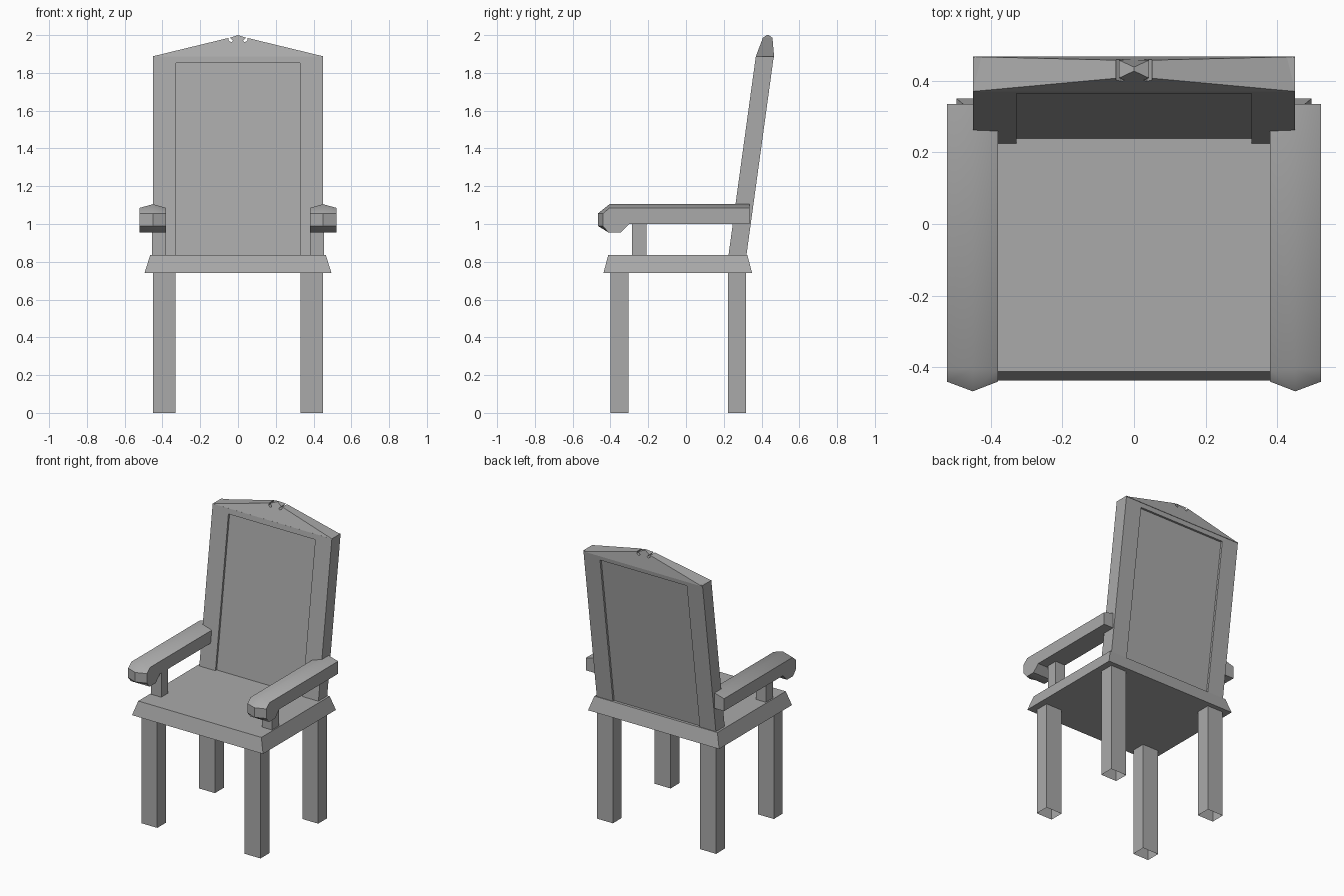
import bpy, bmesh, math

if "Cube" in bpy.data.objects:
    bpy.data.objects.remove(bpy.data.objects["Cube"])

grey = bpy.data.materials.new("plain grey")
grey.diffuse_color = (0.4, 0.4, 0.4, 1)
grey.use_nodes = True
grey.node_tree.nodes["Principled BSDF"].inputs["Base Color"].default_value = grey.diffuse_color


def loft(name, rings, mirror=False, cap_start=True, smooth=False):
    """Join matching closed rings of points into a solid with end caps."""
    bm = bmesh.new()
    rows = [[bm.verts.new(p) for p in ring] for ring in rings]
    n = len(rows[0])
    for a, b in zip(rows, rows[1:]):
        for i in range(n):
            j = (i + 1) % n
            bm.faces.new((a[i], a[j], b[j], b[i]))
    if cap_start:
        bm.faces.new(rows[0][::-1])
    bm.faces.new(rows[-1])
    bmesh.ops.recalc_face_normals(bm, faces=bm.faces)
    mesh = bpy.data.meshes.new(name)
    bm.to_mesh(mesh)
    bm.free()
    mesh.materials.append(grey)
    if smooth:
        mesh.shade_smooth()
        mesh.set_sharp_from_angle(angle=math.radians(40))
    ob = bpy.data.objects.new(name, mesh)
    bpy.context.collection.objects.link(ob)
    if mirror:
        ob.modifiers.new("Mirror", 'MIRROR').use_mirror_merge = False
    return ob


def rect(x0, x1, y0, y1, z):
    return [(x0, y0, z), (x1, y0, z), (x1, y1, z), (x0, y1, z)]


def lean(z):
    """Backward shift of the reclined back at height z."""
    return (z - 0.835) * 0.1374


def back_slab(name, outline, y0, y1):
    loft(name, [[(x, y + lean(z), z) for x, z in outline] for y in (y0, y1)])


# Legs, open underneath
for name, y0, y1 in (("front_legs", -0.40, -0.305), ("back_legs", 0.222, 0.318)):
    loft(name, [rect(0.33, 0.45, y0, y1, z) for z in (0, 0.745)],
         mirror=True, cap_start=False)

# Seat, flared toward the bottom
loft("seat", [rect(-0.495, 0.495, -0.437, 0.35, 0.74),
              rect(-0.465, 0.465, -0.412, 0.325, 0.835)])

# Reclined back: frame around a recessed panel
back_slab("back_frame", [(-0.45, 0.82), (-0.45, 1.888), (0.45, 1.888), (0.45, 0.82),
                         (0.328, 0.82), (0.328, 1.852), (-0.328, 1.852), (-0.328, 0.82)],
          0.225, 0.32)
back_slab("back_panel", [(-0.335, 0.82), (0.335, 0.82), (0.335, 1.86), (-0.335, 1.86)],
          0.239, 0.306)

# Crest: tapered gable with a small notched finial
half = [(0.45, 1.888), (0.05, 1.985), (0.05, 1.972), (0.036, 1.962),
        (0.026, 1.97), (0.042, 1.986)]
outline = half + [(0, 2.0)] + [(-x, z) for x, z in reversed(half)]
front = [(x, 0.427 if z == 2.0 else 0.37 + (z - 1.888) * 0.38, z) for x, z in outline]
back = [(x, 0.438 if z == 2.0 else 0.467 - (z - 1.888) * 0.1, z if z != 1.888 else 1.882)
        for x, z in outline]
loft("crest", [front, back])

# Armrests: ridged top and pointed, drooping front end
side = [(0.335, 1.085), (-0.405, 1.085), (-0.44, 1.055), (-0.44, 0.99),
        (-0.41, 0.955), (-0.345, 0.955), (-0.30, 1.0), (0.335, 1.0)]
middle = [(y - (0.027 if y < -0.42 else 0), z + (0.02 if z > 1.08 else 0))
          for y, z in side]
loft("armrests", [[(x, y, z) for y, z in prof]
                  for x, prof in ((0.38, side), (0.45, middle), (0.522, side))],
     mirror=True, smooth=True)

# Arm supports
loft("arm_supports", [rect(0.38, 0.456, -0.285, -0.21, z) for z in (0.83, 1.01)],
     mirror=True)
